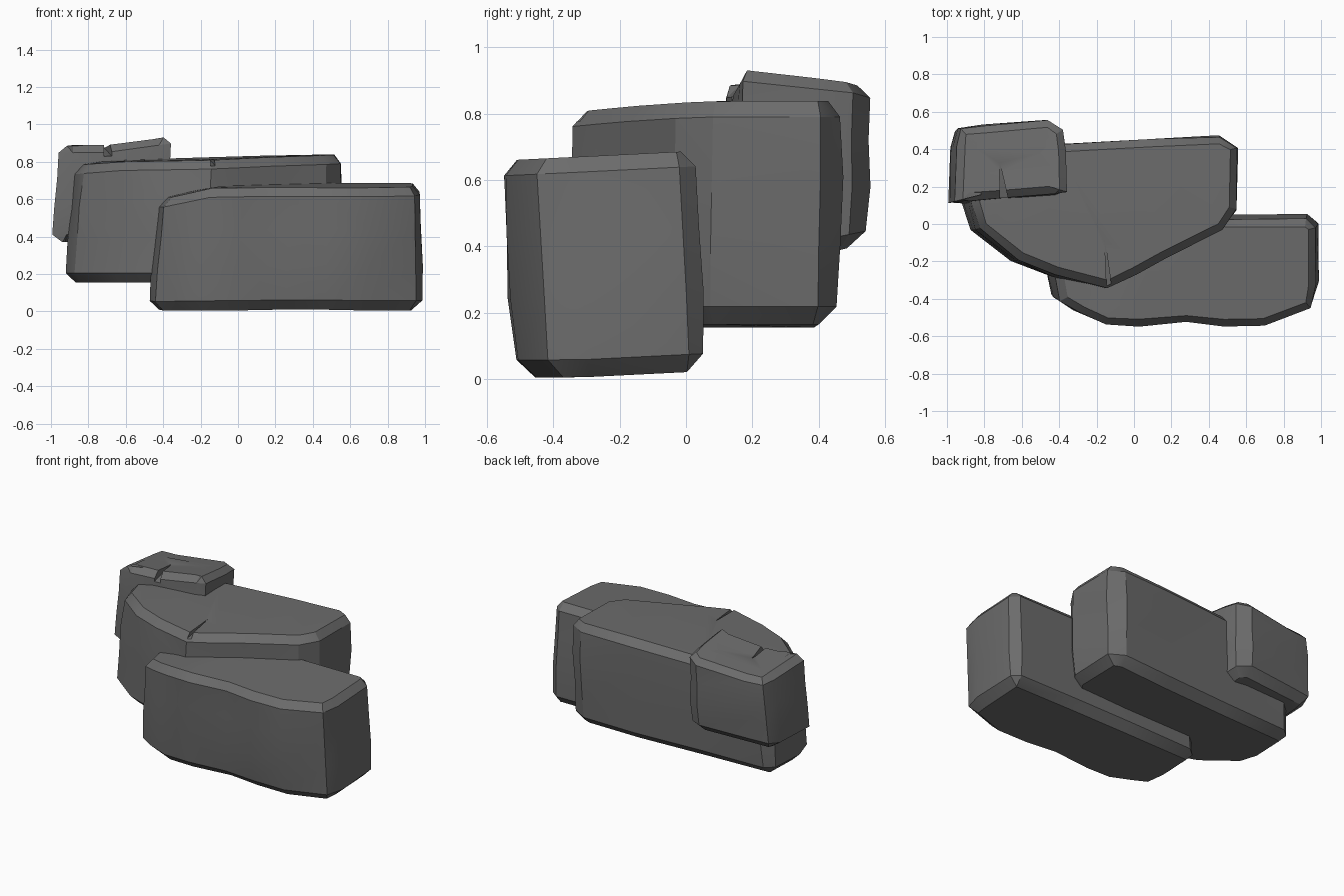
import bpy, bmesh, math, random
from mathutils import Vector

cube = bpy.data.objects.get("Cube")
if cube:
    bpy.data.objects.remove(cube, do_unlink=True)

stone = bpy.data.materials.new("dark grey stone")
stone.use_nodes = True
GREY = (0.15, 0.15, 0.15, 1)
stone.diffuse_color = GREY
stone.node_tree.nodes["Principled BSDF"].inputs["Base Color"].default_value = GREY

# Height fraction, inset and roughness of each ring, from base to top
RINGS = [(0.0, 0.07, 0), (0.08, 0.012, 0.008), (0.36, 0, 0.014), (0.66, 0, 0.014),
         (0.93, 0.008, 0.008), (1.0, 0.05, 0.004), (1.0, 0.15, 0.004)]


def finish(obj):
    bpy.ops.object.select_all(action='DESELECT')
    obj.select_set(True)
    bpy.context.view_layer.objects.active = obj
    bpy.ops.object.shade_smooth_by_angle(angle=math.radians(25))


def mesh_object(name, bm):
    bmesh.ops.recalc_face_normals(bm, faces=bm.faces[:])
    mesh = bpy.data.meshes.new(name)
    bm.to_mesh(mesh)
    bm.free()
    mesh.materials.append(stone)
    obj = bpy.data.objects.new(name, mesh)
    bpy.context.collection.objects.link(obj)
    return obj


def boulder(name, outline, base, top, lean, seed):
    """Loft a worn block through inset copies of its plan outline."""
    rng = random.Random(seed)
    pts = [Vector((x, y, 0)) for x, y in outline]
    n = len(pts)
    xs = [p.x for p in pts]
    left, width = min(xs), max(xs) - min(xs)
    bm = bmesh.new()
    loops = []
    for t, inset, rough in RINGS:
        loop = []
        for i, p in enumerate(pts):
            # inward direction from the neighbouring outline edges
            e = (pts[(i + 1) % n] - pts[i - 1]).normalized()
            q = p + Vector((-e.y, e.x, 0)) * (inset + rng.uniform(0, rough))
            side = (q.x - left) / width
            dx = (lean[0] * (1 - side) + lean[1] * side) * (1 - t)
            z = base(q.x, q.y) * (1 - t) + top(q.x, q.y) * t
            loop.append(bm.verts.new((q.x + dx, q.y + lean[2] * (1 - t), z)))
        loops.append(loop)
    for a, b in zip(loops, loops[1:]):
        for i in range(n):
            j = (i + 1) % n
            bm.faces.new((a[i], a[j], b[j], b[i]))
    bm.faces.new(loops[0][::-1])
    bm.faces.new(loops[-1])
    bmesh.ops.triangulate(bm, faces=bm.faces[:])
    return mesh_object(name, bm)


def crack(obj, tip, mouth, half, z, depth):
    """Cut a narrow wedge that opens toward the front."""
    bm = bmesh.new()
    plan = [tip, (mouth[0] - half, mouth[1]), (mouth[0] + half, mouth[1])]
    low = [bm.verts.new((x, y, z - (depth if i else 0))) for i, (x, y) in enumerate(plan)]
    high = [bm.verts.new((x, y, z + 0.2)) for x, y in plan]
    bm.faces.new(low[::-1])
    bm.faces.new(high)
    for i in range(3):
        j = (i + 1) % 3
        bm.faces.new((low[i], low[j], high[j], high[i]))
    cutter = mesh_object("crack_cutter", bm)
    cutter.hide_render = True
    mod = obj.modifiers.new("crack", 'BOOLEAN')
    mod.operation = 'DIFFERENCE'
    mod.solver = 'EXACT'
    mod.object = cutter
    bpy.context.view_layer.objects.active = obj
    bpy.ops.object.modifier_apply(modifier=mod.name)
    bpy.data.objects.remove(cutter, do_unlink=True)


# Low front block
front = boulder(
    "front_boulder",
    [(-0.43, -0.27), (-0.4, -0.42), (-0.29, -0.49), (-0.15, -0.555), (0.03, -0.56),
     (0.28, -0.54), (0.48, -0.562), (0.7, -0.555), (0.95, -0.46), (0.985, -0.33),
     (0.985, -0.02), (0.92, 0.035), (0.5, 0.035), (0.1, 0.03), (-0.36, 0.02), (-0.43, -0.04)],
    lambda x, y: 0.005 + 0.05 * max(0, y + 0.35) + 0.05 * max(0, 0.2 - abs(x - 0.37)) * (y < -0.4),
    lambda x, y: 0.688 + 0.05 * (y - 0.03) - 0.25 * max(0, -0.13 - x),
    (-0.065, 0.015, 0.035), 3)

# Tall middle block with a pointed front
middle = boulder(
    "middle_boulder",
    [(-0.88, 0.12), (-0.83, -0.03), (-0.62, -0.2), (-0.42, -0.28), (-0.14, -0.35),
     (0.02, -0.28), (0.18, -0.19), (0.48, -0.04), (0.56, 0.08), (0.565, 0.41),
     (0.46, 0.48), (0.1, 0.465), (-0.35, 0.44), (-0.8, 0.42), (-0.87, 0.36)],
    lambda x, y: 0.155 + 0.01 * (x > 0.3),
    lambda x, y: 0.838 - 0.03 * max(0, 0.3 - x) - 0.04 * max(0, 0.1 - y) - 0.15 * max(0, -0.7 - x),
    (-0.06, -0.015, -0.01), 8)
crack(middle, (-0.158, -0.07), (-0.13, -0.37), 0.015, 0.82, 0.05)

# Small block at the back
back = boulder(
    "back_boulder",
    [(-0.965, 0.12), (-0.88, 0.115), (-0.7, 0.13), (-0.42, 0.15), (-0.35, 0.17),
     (-0.35, 0.39), (-0.37, 0.51), (-0.46, 0.567), (-0.8, 0.54), (-0.93, 0.52),
     (-0.955, 0.42)],
    lambda x, y: 0.37 + 0.25 * max(0, y - 0.4),
    lambda x, y: 0.89 + 0.14 * max(0, x + 0.7) - 0.11 * max(0, y - 0.17) - 0.12 * max(0, 0.17 - y),
    (-0.045, -0.01, -0.012), 5)
crack(back, (-0.72, 0.34), (-0.69, 0.1), 0.025, 0.88, 0.06)

for rock in (front, middle, back):
    finish(rock)
